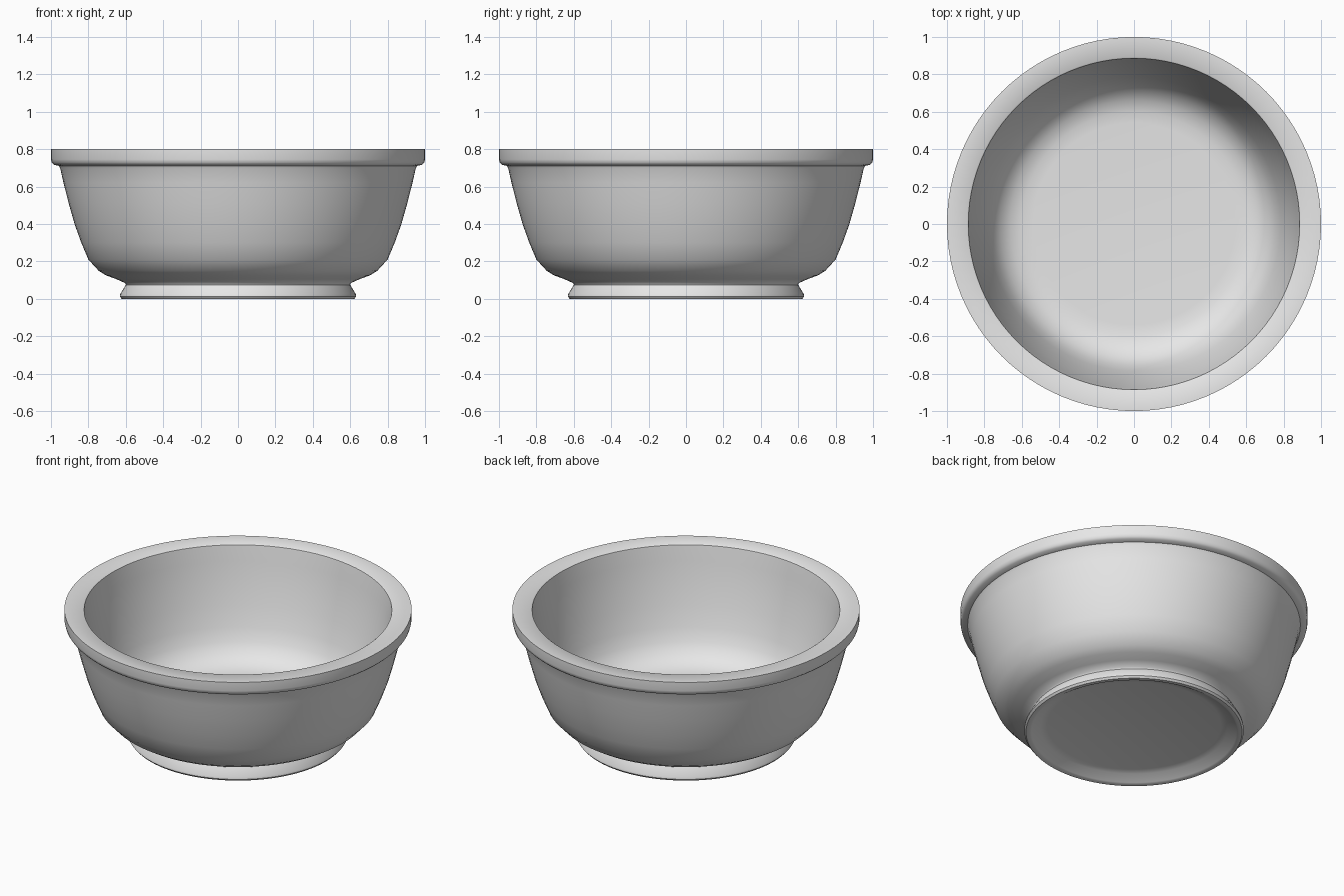
import bpy
import bmesh
import math

cube = bpy.data.objects.get("Cube")
if cube:
    bpy.data.objects.remove(cube, do_unlink=True)

# Single grey finish
grey = bpy.data.materials.new("plain_grey")
grey.use_nodes = True
colour = (0.8, 0.8, 0.8, 1)
grey.diffuse_color = colour
grey.node_tree.nodes["Principled BSDF"].inputs["Base Color"].default_value = colour

# Profile sections as (radius, height), running from underside to inner floor
recess = [(0, .045), (.5, .045), (.54, .035), (.59, .005)]
foot = [(.60, 0), (.622, 0), (.632, .012), (.63, .025), (.60, .075)]
wall = [(.605, .085), (.65, .105), (.705, .125), (.745, .15), (.80, .21),
        (.838, .3), (.874, .4), (.905, .51), (.933, .62), (.95, .695)]
rim = [(.958, .711), (.985, .717), (.996, .728), (1, .745), (1, .8),
       (.893, .8), (.886, .795), (.884, .785)]
inside = [(.872, .7), (.848, .57), (.818, .44), (.785, .32), (.755, .24),
          (.715, .18), (.66, .14), (.6, .122), (.54, .118), (0, .118)]


def lathe(name, profile, steps):
    """Spin a profile about the vertical axis into a closed solid."""
    bm = bmesh.new()
    verts = [bm.verts.new((r, 0, z)) for r, z in profile]
    edges = [bm.edges.new(pair) for pair in zip(verts, verts[1:])]
    bmesh.ops.spin(bm, geom=verts + edges, cent=(0, 0, 0), axis=(0, 0, 1),
                   angle=math.tau, steps=steps)
    bmesh.ops.remove_doubles(bm, verts=bm.verts, dist=0.0005)
    bmesh.ops.recalc_face_normals(bm, faces=bm.faces)
    mesh = bpy.data.meshes.new(name)
    bm.to_mesh(mesh)
    bm.free()
    obj = bpy.data.objects.new(name, mesh)
    bpy.context.collection.objects.link(obj)
    return obj


# Bowl with foot ring, rolled rim and hollow inside
bowl = lathe("bowl", recess + foot + wall + rim + inside, 96)
bowl.data.materials.append(grey)

bpy.ops.object.select_all(action='DESELECT')
bowl.select_set(True)
bpy.context.view_layer.objects.active = bowl
bpy.ops.object.shade_smooth_by_angle(angle=math.radians(42))
